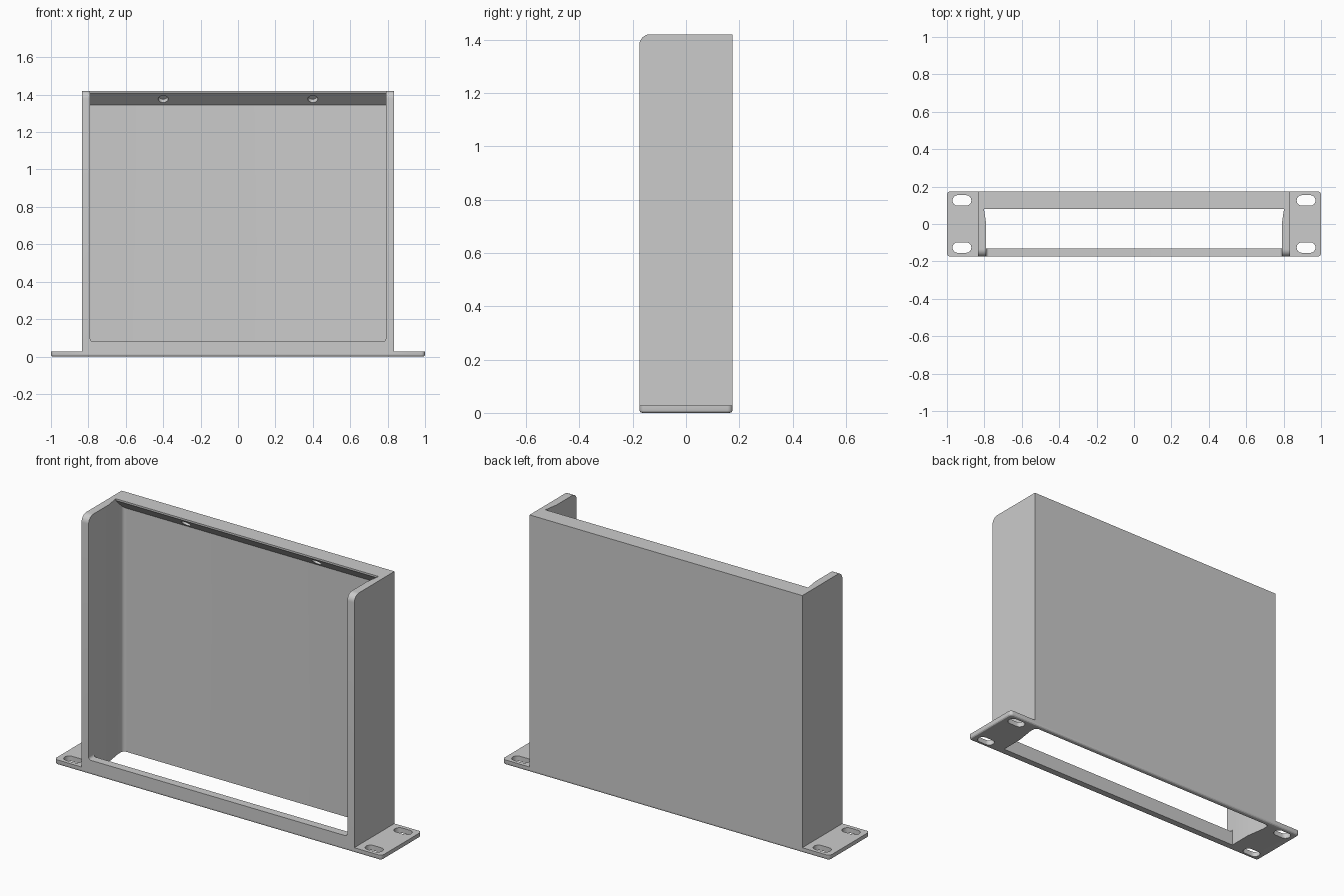
import bpy, bmesh, math
from mathutils import Vector

cube = bpy.data.objects.get("Cube")
if cube:
    bpy.data.objects.remove(cube, do_unlink=True)

grey = bpy.data.materials.new("plain grey")
grey.use_nodes = True
COLOUR = (0.6, 0.6, 0.6, 1)
grey.diffuse_color = COLOUR
grey.node_tree.nodes["Principled BSDF"].inputs["Base Color"].default_value = COLOUR

W, D, H = 0.833, 0.175, 1.42      # body half width, half depth, height
INNER = 0.79                      # half width of the front opening
PLATE = 0.028


def arc(cx, cy, r, start, end, n=8):
    return [(cx + r * math.cos(math.radians(start + (end - start) * i / n)),
             cy + r * math.sin(math.radians(start + (end - start) * i / n)))
            for i in range(n + 1)]


def rounded(x0, x1, y0, y1, r):
    return (arc(x1 - r, y1 - r, r, 0, 90) + arc(x0 + r, y1 - r, r, 90, 180)
            + arc(x0 + r, y0 + r, r, 180, 270) + arc(x1 - r, y0 + r, r, 270, 360))


def prism(name, points, axis, low, high, bevel=0):
    """Extrude a 2D outline along an axis, optionally rounding the low rim."""
    place = {"x": lambda p, t: (t, p[0], p[1]),
             "y": lambda p, t: (p[0], t, p[1]),
             "z": lambda p, t: (p[0], p[1], t)}[axis]
    bm = bmesh.new()
    base = bm.faces.new([bm.verts.new(place(p, low)) for p in points])
    rim = list(base.edges)
    grown = bmesh.ops.extrude_face_region(bm, geom=[base], use_keep_orig=True)
    offset = Vector(place((0, 0), high - low))
    bmesh.ops.translate(bm, vec=offset,
                        verts=[g for g in grown["geom"] if isinstance(g, bmesh.types.BMVert)])
    bmesh.ops.remove_doubles(bm, verts=bm.verts, dist=1e-5)
    bmesh.ops.recalc_face_normals(bm, faces=bm.faces)
    if bevel:
        bmesh.ops.bevel(bm, geom=[e for e in rim if e.is_valid], offset=bevel,
                        segments=3, profile=0.5, affect="EDGES")
    mesh = bpy.data.meshes.new(name)
    bm.to_mesh(mesh)
    bm.free()
    mesh.materials.append(grey)
    obj = bpy.data.objects.new(name, mesh)
    bpy.context.collection.objects.link(obj)
    return obj


def combine(target, tool, operation):
    mod = target.modifiers.new("join", "BOOLEAN")
    mod.operation, mod.object, mod.solver = operation, tool, "EXACT"
    bpy.context.view_layer.objects.active = target
    bpy.ops.object.modifier_apply(modifier=mod.name)
    bpy.data.objects.remove(tool, do_unlink=True)


# Main body: box with the upper front corner rounded
side = [(-D, 0.014), (D, 0.014), (D, H)] + arc(-D + 0.04, H - 0.04, 0.04, 90, 180)
bracket = prism("bracket_body", side, "x", -W, W)

# Base plate with rounded corners and softened lower rim
plate = prism("base_plate", rounded(-1, 1, -D, D, 0.02), "z", 0, PLATE, 0.012)
combine(bracket, plate, "UNION")

# Tray cavity, open top and bottom, slightly wider toward the back
half = [(INNER, -0.13), (INNER, 0.0), (0.806, 0.105)] + arc(0.786, 0.13, 0.02, 0, 90)
cavity = half + [(-x, y) for x, y in reversed(half)]
combine(bracket, prism("cavity_cutter", cavity, "z", -0.2, 2), "DIFFERENCE")

# Front opening above the low front lip
opening = rounded(-INNER, INNER, 0.08, 2, 0.015)
combine(bracket, prism("opening_cutter", opening, "y", -0.5, -0.12), "DIFFERENCE")

# Mounting slots in the four ears
for sx in (-1, 1):
    for sy in (-1, 1):
        x, y = sx * 0.92, sy * 0.126
        slot = rounded(x - 0.05, x + 0.05, y - 0.028, y + 0.028, 0.0275)
        combine(bracket, prism("slot_cutter", slot, "z", -0.2, 0.2), "DIFFERENCE")

# Top rail with a sloping underside
rail_profile = [(0.08, H), (0.08, 1.41), (0.152, 1.343), (0.165, 1.343), (0.165, H)]
rail = prism("top_rail", rail_profile, "x", -0.815, 0.815)

# Shallow round sockets in the slope
normal = Vector((0, -0.067, -0.072)).normalized()
for sx in (-1, 1):
    socket = prism("socket_cutter", arc(0, 0, 0.027, 0, 337.5, 15), "z", -0.025, 0.05)
    socket.rotation_euler = normal.to_track_quat("Z", "Y").to_euler()
    socket.location = (sx * 0.4, 0.116, 1.3765)
    bpy.context.view_layer.update()
    combine(rail, socket, "DIFFERENCE")
combine(bracket, rail, "UNION")

# Smooth rounded corners, keep hard edges
bpy.ops.object.select_all(action="DESELECT")
bracket.select_set(True)
bpy.context.view_layer.objects.active = bracket
bpy.ops.object.shade_smooth_by_angle(angle=math.radians(25))
